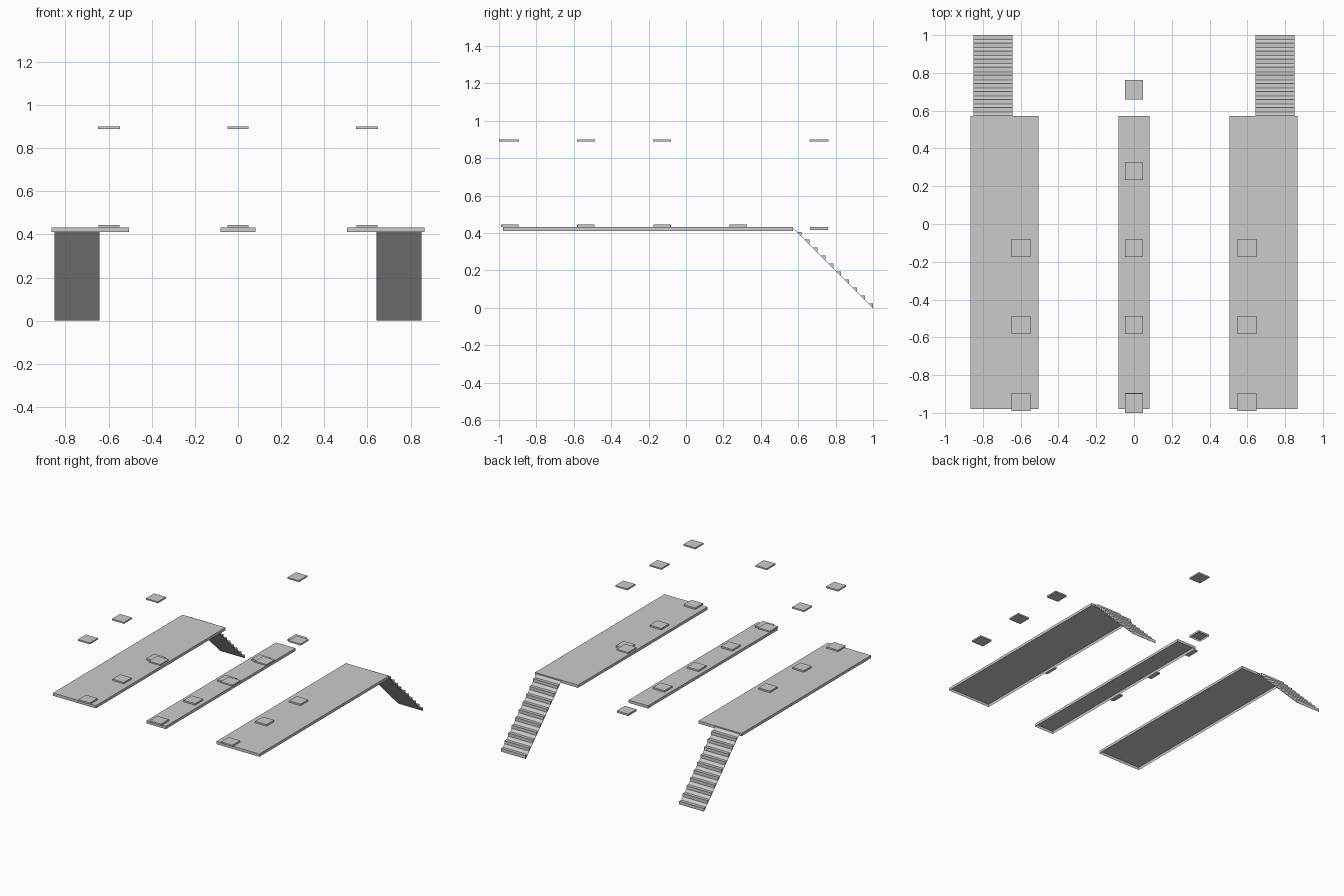
import bpy

if "Cube" in bpy.data.objects:
    bpy.data.objects.remove(bpy.data.objects["Cube"])

def add_mesh(name, verts, faces):
    me = bpy.data.meshes.new(name)
    me.from_pydata(verts, [], faces)
    ob = bpy.data.objects.new(name, me)
    bpy.context.collection.objects.link(ob)
    return ob

def box(name, x, y, z, hx, hy, h, bottom=True):
    """Box centred on x, y with its base at z; optionally open underneath."""
    v = [(x + sx * hx, y + sy * hy, z + k * h)
         for k in (0, 1) for sx, sy in ((-1, -1), (1, -1), (1, 1), (-1, 1))]
    f = [(4, 5, 6, 7)] + [(i, (i + 1) % 4, (i + 1) % 4 + 4, i + 4) for i in range(4)]
    if bottom:
        f.append((3, 2, 1, 0))
    return add_mesh(name, v, f)

def stairs(name, x, hw, steps=10, pitch=0.0425, tread=0.024):
    """Thin 45 degree ramp carrying wedge-shaped treads."""
    prof = []
    for i in range(steps):
        y = 1 - pitch * (steps - i)
        e = y + pitch
        n = e - tread
        prof += [(y, 1 - y), (n, 1 - n), (e, 1 - n)]
    prof += [(1, 0), (0.998, 0), (0.573, 0.425)]
    n = len(prof)
    v = [(x + s * hw, y, z) for s in (-1, 1) for y, z in prof]
    f = [(i, i + n, (i + 1) % n + n, (i + 1) % n) for i in range(n)]
    f += [tuple(range(n)), tuple(range(2 * n - 1, n - 1, -1))]
    return add_mesh(name, v, f)

ROWS = (-0.942, -0.535, -0.128)

# Long decks, hollow underneath
box("centre_deck", 0, -0.204, 0.411, 0.081, 0.775, 0.021, bottom=False)
for side, s in (("left", -1), ("right", 1)):
    box(side + "_deck", s * 0.685, -0.204, 0.411, 0.18, 0.775, 0.021, bottom=False)
    stairs(side + "_stairs", s * 0.7465, 0.1035)
    # Pads on the deck and matching floating pads
    for i, y in enumerate(ROWS):
        box(f"{side}_base_pad_{i}", s * 0.598, y, 0.432, 0.048, 0.046, 0.012)
        box(f"{side}_upper_pad_{i}", s * 0.598, y, 0.889, 0.05, 0.048, 0.011)

# Centre row of pads
for i, y in enumerate(ROWS + (0.28,)):
    box(f"centre_base_pad_{i}", 0, y, 0.432, 0.048, 0.047, 0.012)
for i, y in enumerate((-0.949, 0.711)):
    box(f"centre_upper_pad_{i}", 0, y, 0.889, 0.048, 0.051, 0.011)
box("end_base_pad", 0, 0.711, 0.417, 0.048, 0.049, 0.015, bottom=False)
